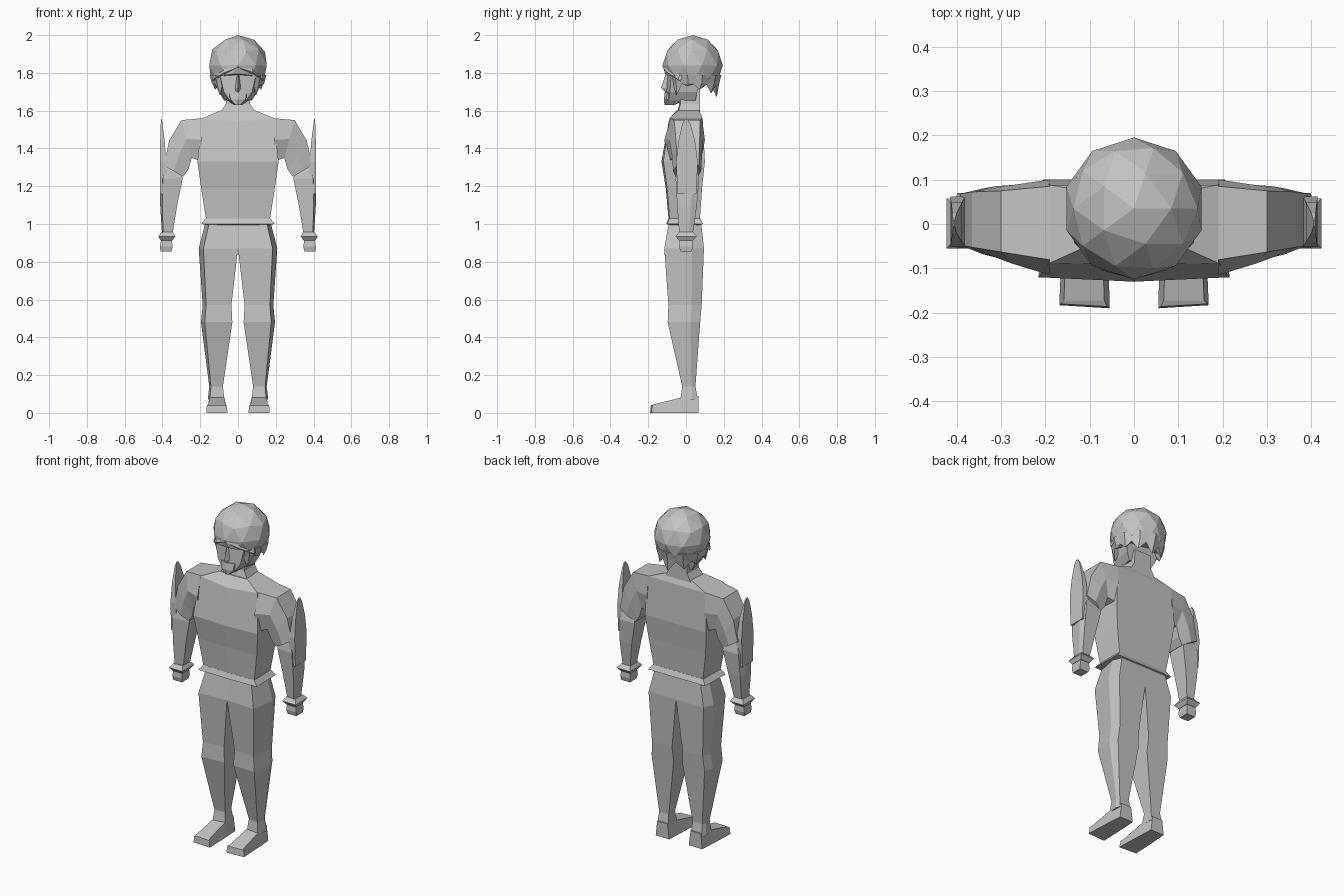
import bpy, bmesh, math
from mathutils import Vector

if "Cube" in bpy.data.objects:
    bpy.data.objects.remove(bpy.data.objects["Cube"])

grey = bpy.data.materials.new("plain grey")
grey.diffuse_color = (0.55, 0.55, 0.55, 1)
grey.use_nodes = True
grey.node_tree.nodes["Principled BSDF"].inputs["Base Color"].default_value = grey.diffuse_color


def finish(name, bm, mirror=False):
    bmesh.ops.recalc_face_normals(bm, faces=bm.faces[:])
    me = bpy.data.meshes.new(name)
    bm.to_mesh(me)
    bm.free()
    me.materials.append(grey)
    ob = bpy.data.objects.new(name, me)
    bpy.context.collection.objects.link(ob)
    if mirror:
        ob.modifiers.new("mirror", 'MIRROR')
    return ob


def loft(name, rings, mirror=False):
    """Skin a list of equal-length 3D rings and cap both ends."""
    bm = bmesh.new()
    vs = [[bm.verts.new(p) for p in r] for r in rings]
    n = len(vs[0])
    for a, b in zip(vs, vs[1:]):
        for i in range(n):
            j = (i + 1) % n
            bm.faces.new((a[i], a[j], b[j], b[i]))
    bm.faces.new(vs[0])
    bm.faces.new(vs[-1])
    return finish(name, bm, mirror)


def body_ring(z, xf, f, fc, xb, b, zc=None):
    """Symmetric ring: front centre, front corner, back corner, back centre."""
    return [(0, fc, z if zc is None else zc), (xf, f, z), (xb, b, z), (0, b, z),
            (-xb, b, z), (-xf, f, z)]


def box_ring(z, x0, x1, y0, y1):
    return [(x0, y0, z), (x1, y0, z), (x1, y1, z), (x0, y1, z)]


def bevel_ring(z, x0, x1, y0, y1):
    """Ring with the outer side slightly pointed."""
    d = (x1 - x0) * 0.12
    return [(x0, y0 + .01, z), (x1 - d, y0, z), (x1, y0 * .3 + y1 * .7, z),
            (x1 - d, y1, z), (x0, y1, z)]


# Torso up to the neckline
loft("torso", [
    body_ring(1.00, .165, -.085, -.09, .16, .072),
    body_ring(1.19, .195, -.10, -.107, .19, .085),
    body_ring(1.33, .215, -.12, -.13, .205, .10),
    body_ring(1.56, .19, -.088, -.092, .19, .088, 1.54),
    body_ring(1.60, .095, -.045, -.05, .09, .07),
])
loft("neck", [
    body_ring(1.58, .10, -.045, -.05, .09, .075),
    body_ring(1.635, .065, -.03, -.035, .06, .075),
    body_ring(1.72, .055, -.03, -.035, .055, .075),
])
# Flared hem at the waist
loft("tunic_hem", [
    body_ring(.995, .16, -.085, -.09, .16, .07),
    body_ring(1.00, .195, -.10, -.105, .19, .09),
    body_ring(1.03, .170, -.088, -.093, .167, .075),
])

# Legs
loft("leg", [
    bevel_ring(z, *r) for z, r in (
        (1.01, (0, .172, -.09, .08)),
        (.87, (0, .208, -.115, .095)),
        (.57, (.035, .187, -.093, .083)),
        (.48, (.030, .196, -.097, .075)),
        (.14, (.080, .152, -.020, .050)),
        (.07, (.072, .160, -.030, .062)))
], True)
# Shoes: sections from heel to toe
loft("shoe", [
    [(x0, y, 0), (x1, y, 0), (x1 - .01, y, h), (x0 + .012, y, h)]
    for y, x0, x1, h in ((.067, .065, .155, .09), (-.03, .06, .162, .08),
                         (-.172, .055, .168, .045))
] + [[(.055, -.19, 0), (.168, -.183, 0), (.165, -.18, .04), (.06, -.186, .04)]], True)


# Sleeves: sections from the torso to the hem, top and bottom points in xz
def sleeve_ring(tx, tz, bx, bz, y0, y1):
    mx, mz = (tx + bx) / 2, (tz + bz) / 2
    return [(tx, y0 * .7, tz), (mx, y0, mz), (bx, y0 * .8, bz),
            (bx, y1 * .8, bz), (mx, y1, mz), (tx, y1 * .85, tz)]


loft("sleeve", [
    sleeve_ring(.19, 1.56, .19, 1.33, -.115, .10),
    sleeve_ring(.30, 1.55, .245, 1.35, -.09, .088),
    sleeve_ring(.365, 1.44, .262, 1.29, -.075, .085),
    sleeve_ring(.392, 1.31, .29, 1.25, -.068, .08),
], True)

# Forearms, elbow plates, cuffs and hands
loft("forearm", [
    bevel_ring(z, *r) for z, r in (
        (1.32, (.31, .385, -.04, .05)),
        (1.24, (.293, .412, -.055, .07)),
        (1.10, (.322, .412, -.047, .058)),
        (.94, (.348, .402, -.035, .035)))
], True)
loft("elbow_plate", [
    box_ring(z, *r) for z, r in (
        (1.16, (.37, .414, -.045, .055)),
        (1.33, (.380, .414, -.052, .062)),
        (1.44, (.388, .412, -.040, .048)),
        (1.53, (.400, .409, -.020, .024)),
        (1.555, (.404, .408, -.006, .008)))
], True)
loft("cuff", [
    box_ring(z, *r) for z, r in (
        (.958, (.345, .405, -.035, .037)),
        (.935, (.332, .422, -.055, .058)),
        (.912, (.347, .410, -.036, .036)))
], True)
loft("hand", [
    box_ring(z, *r) for z, r in (
        (.93, (.352, .405, -.032, .032)),
        (.88, (.346, .413, -.036, .036)),
        (.855, (.352, .410, -.030, .030)))
], True)

# Face, nose and beard
loft("face", [
    body_ring(1.655, .045, -.09, -.105, .075, .05),
    body_ring(1.70, .075, -.085, -.105, .10, .06),
    body_ring(1.775, .092, -.08, -.10, .118, .08),
    body_ring(1.85, .09, -.075, -.095, .115, .10),
])
loft("nose", [
    [(-.008, -.09, 1.80), (.008, -.09, 1.80), (0, -.105, 1.80)],
    [(-.02, -.09, 1.715), (.02, -.09, 1.715), (0, -.132, 1.722)],
    [(-.016, -.09, 1.695), (.016, -.09, 1.695), (0, -.108, 1.698)],
])
loft("beard", [
    body_ring(1.70, .045, -.097, -.112, .06, -.03),
    body_ring(1.66, .04, -.105, -.117, .065, 0),
    body_ring(1.63, .012, -.108, -.114, .02, -.06),
])

# Hair cap: faceted ball with the underside and face opening cut away
C = Vector((0, .035, 1.84))
bm = bmesh.new()
bmesh.ops.create_icosphere(bm, subdivisions=2, radius=.16)
bmesh.ops.translate(bm, verts=bm.verts[:], vec=C)
for z, co, no in ((1.75, (0, 0, 1.75), (0, 0, -1)), (0, (0, -.1, 1.79), (0, -.35, -1))):
    bmesh.ops.bisect_plane(bm, geom=bm.verts[:] + bm.edges[:] + bm.faces[:],
                           plane_co=co, plane_no=no, clear_outer=True)
bmesh.ops.holes_fill(bm, edges=[e for e in bm.edges if e.is_boundary])
finish("hair_cap", bm)

# Hair locks: spikes round the back and sides, angle 0 is straight back
for i, (deg, tip, w) in enumerate(((0, 1.67, 24), (36, 1.69, 22), (70, 1.71, 20),
                                   (100, 1.73, 18), (128, 1.68, 14))):
    def at(a, r, z):
        a = math.radians(a)
        return (r * math.sin(a), C.y + r * math.cos(a), z)
    for s in ((1,) if deg == 0 else (1, -1)):
        rings = [[at(s * deg - w, r1, z), at(s * deg, r1 + .008, z), at(s * deg + w, r1, z),
                  at(s * deg, r1 - .04, z)]
                 for r1, z in ((.145, 1.79), (.133, 1.745))]
        t = at(s * (deg + 4), .128, tip)
        rings.append([Vector(t) + (Vector(p) - Vector(t)) * .06 for p in rings[1]])
        loft("hair_lock_%d" % i, rings)

# Fringe sweeping over the brow
loft("fringe", [
    [(x, y, z), (x, y - .012, z + .01), (x * .95, y + .005, z + .06), (x * .9, y + .03, z + .06)]
    for x, y, z in ((-.135, -.03, 1.755), (-.075, -.092, 1.79), (0, -.112, 1.82),
                    (.075, -.092, 1.795), (.135, -.03, 1.755))
])
